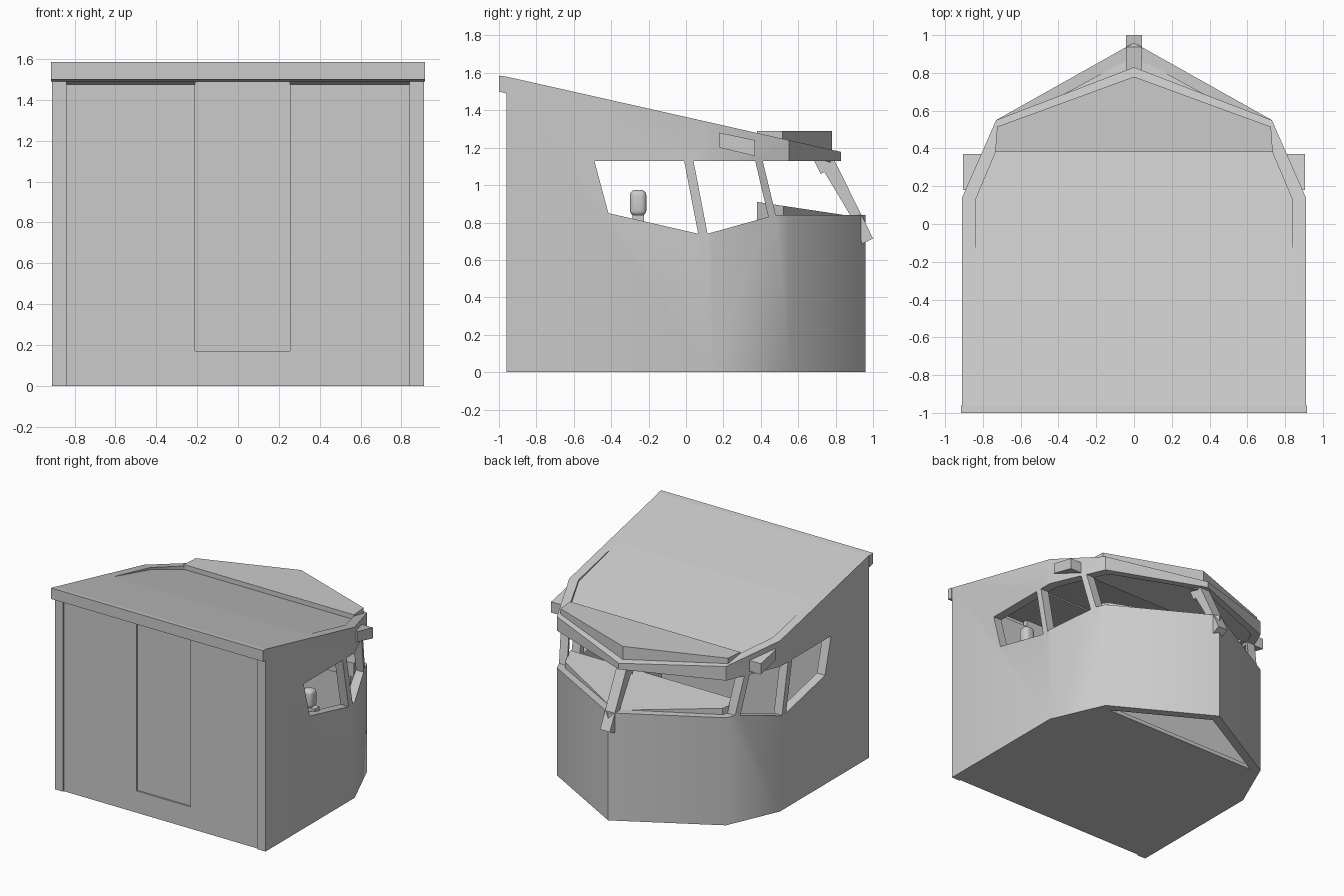
import bpy
import bmesh
from mathutils import Vector

cube = bpy.data.objects.get("Cube")
if cube:
    bpy.data.objects.remove(cube, do_unlink=True)

grey = bpy.data.materials.new("light_grey")
grey.use_nodes = True
COLOUR = (0.6, 0.6, 0.6, 1)
grey.diffuse_color = COLOUR
grey.node_tree.nodes["Principled BSDF"].inputs["Base Color"].default_value = COLOUR


def solid(name, lower, upper):
    """Closed solid between two matching loops of points."""
    bm = bmesh.new()
    a = [bm.verts.new(p) for p in lower]
    b = [bm.verts.new(p) for p in upper]
    bm.faces.new(a)
    bm.faces.new(b)
    for i in range(len(a)):
        j = (i + 1) % len(a)
        bm.faces.new((a[i], a[j], b[j], b[i]))
    bmesh.ops.recalc_face_normals(bm, faces=bm.faces)
    mesh = bpy.data.meshes.new(name)
    bm.to_mesh(mesh)
    bm.free()
    mesh.materials.append(grey)
    obj = bpy.data.objects.new(name, mesh)
    bpy.context.collection.objects.link(obj)
    return obj


def slab(name, outline, bottom, top):
    """Plan outline raised between two heights, each a number or a function of y."""
    def level(h, y):
        return h(y) if callable(h) else h
    return solid(name, [(x, y, level(bottom, y)) for x, y in outline],
                 [(x, y, level(top, y)) for x, y in outline])


def side_prism(name, profile, x0, x1):
    """Side profile in y and z extruded across x."""
    return solid(name, [(x0, y, z) for y, z in profile],
                 [(x1, y, z) for y, z in profile])


def box(name, x0, x1, y0, y1, z0, z1):
    return slab(name, [(x0, y0), (x1, y0), (x1, y1), (x0, y1)], z0, z1)


def mirrored(half):
    """Complete a right-half outline, ending on or off the centre line."""
    return half + [(-x, y) for x, y in reversed(half) if x > 0]


def wall_top(y):
    return 1.58 - 0.225 * (y + 0.96)


def rear_roof(y):
    return wall_top(-0.35) - 0.26 * (y + 0.35)


# Wall shell, open at the front where the door panel sits
outer = mirrored([(0.91, -0.96), (0.91, 0.14), (0.73, 0.55), (0, 0.96)])
inner = mirrored([(0.84, -0.96), (0.84, 0.125), (0.68, 0.505), (0, 0.885)])
walls = slab("walls", outer + inner[::-1], 0, wall_top)

# Window openings, cut straight across both sides
openings = {
    "side_window_cutter": [(-0.49, 1.13), (-0.01, 1.13), (0.065, 0.74), (-0.415, 0.85)],
    "corner_window_cutter": [(0.04, 1.13), (0.37, 1.13), (0.44, 0.83), (0.115, 0.74)],
    "bow_window_cutter": [(0.41, 1.13), (0.48, 0.84), (1.2, 0.84), (1.2, 1.7),
                          (0.55, 1.7), (0.55, 1.13)],
}
for name, profile in openings.items():
    cutter = side_prism(name, profile, -1.5, 1.5)
    cut = walls.modifiers.new(name, "BOOLEAN")
    cut.operation = "DIFFERENCE"
    cut.solver = "EXACT"
    cut.object = cutter
    bpy.context.view_layer.objects.active = walls
    bpy.ops.object.modifier_apply(modifier=cut.name)
    bpy.data.objects.remove(cutter, do_unlink=True)

bpy.ops.object.select_all(action="DESELECT")
walls.select_set(True)
bpy.context.view_layer.objects.active = walls
bpy.ops.object.shade_smooth_by_angle(angle=0.75)

# Header above the bow windows
header_outer = mirrored([(0.73, 0.55), (0, 0.83)])
header_inner = mirrored([(0.71, 0.5), (0, 0.78)])
slab("bow_header", header_outer + header_inner[::-1], 1.13, wall_top)

# Roof: front part flush with the walls, rear part dropping between them
slab("front_roof", mirrored([(0.9, -0.96), (0.9, -0.35)]),
     lambda y: wall_top(y) - 0.04, wall_top)
slab("rear_roof", mirrored([(0.86, -0.35), (0.86, 0.14), (0.72, 0.5), (0, 0.79)]),
     lambda y: rear_roof(y) - 0.03, rear_roof)
slab("raised_bow_roof", mirrored([(0.735, 0.38), (0.725, 0.515), (0, 0.78)]), 1.14, 1.29)
side_prism("front_roof_trim", [(-1, 1.585), (-1, 1.5), (-0.96, 1.49), (-0.96, 1.58)],
           -0.915, 0.915)

# Stub beams on the roof sides
for side, label in ((1, "left"), (-1, "right")):
    side_prism(label + "_stub_beam",
               [(0.18, 1.28), (0.37, 1.24), (0.37, 1.155), (0.18, 1.2)],
               side * 0.72, side * 0.905)

# Leaning centre post at the bow
side_prism("bow_post", [(0.68, 1.14), (0.79, 1.14), (1.0, 0.715), (0.94, 0.685),
                        (0.925, 0.76), (0.74, 1.07), (0.72, 1.06)], -0.042, 0.042)

# Front panel with a set-back door
box("front_panel_right", -0.84, -0.21, -0.95, -0.9, 0, 1.475)
box("front_panel_left", 0.255, 0.84, -0.95, -0.9, 0, 1.475)
box("door_sill", -0.21, 0.255, -0.95, -0.9, 0, 0.17)
box("door", -0.21, 0.255, -0.937, -0.9, 0.17, 1.53)

# Floor, ending before the bow
slab("floor", mirrored([(0.85, -0.95), (0.85, 0.13), (0.7, 0.515)]), 0, 0.03)

# Console below the bow windows
slab("console_top", mirrored([(0.735, 0.38), (0.68, 0.52), (0, 0.89)]),
     0.8, lambda y: 0.91 - 0.15 * (y - 0.38))
box("console_body", -0.69, 0.69, 0.4, 0.5, 0.03, 0.81)

# Small rounded fitting on a stem behind the side window
fitting = box("window_fitting", 0.75, 0.84, -0.3, -0.212, 0.835, 0.975)
bevel = fitting.modifiers.new("rounding", "BEVEL")
bevel.width = 0.03
bevel.segments = 4
for poly in fitting.data.polygons:
    poly.use_smooth = True
box("fitting_stem", 0.775, 0.86, -0.285, -0.225, 0.78, 0.84)
